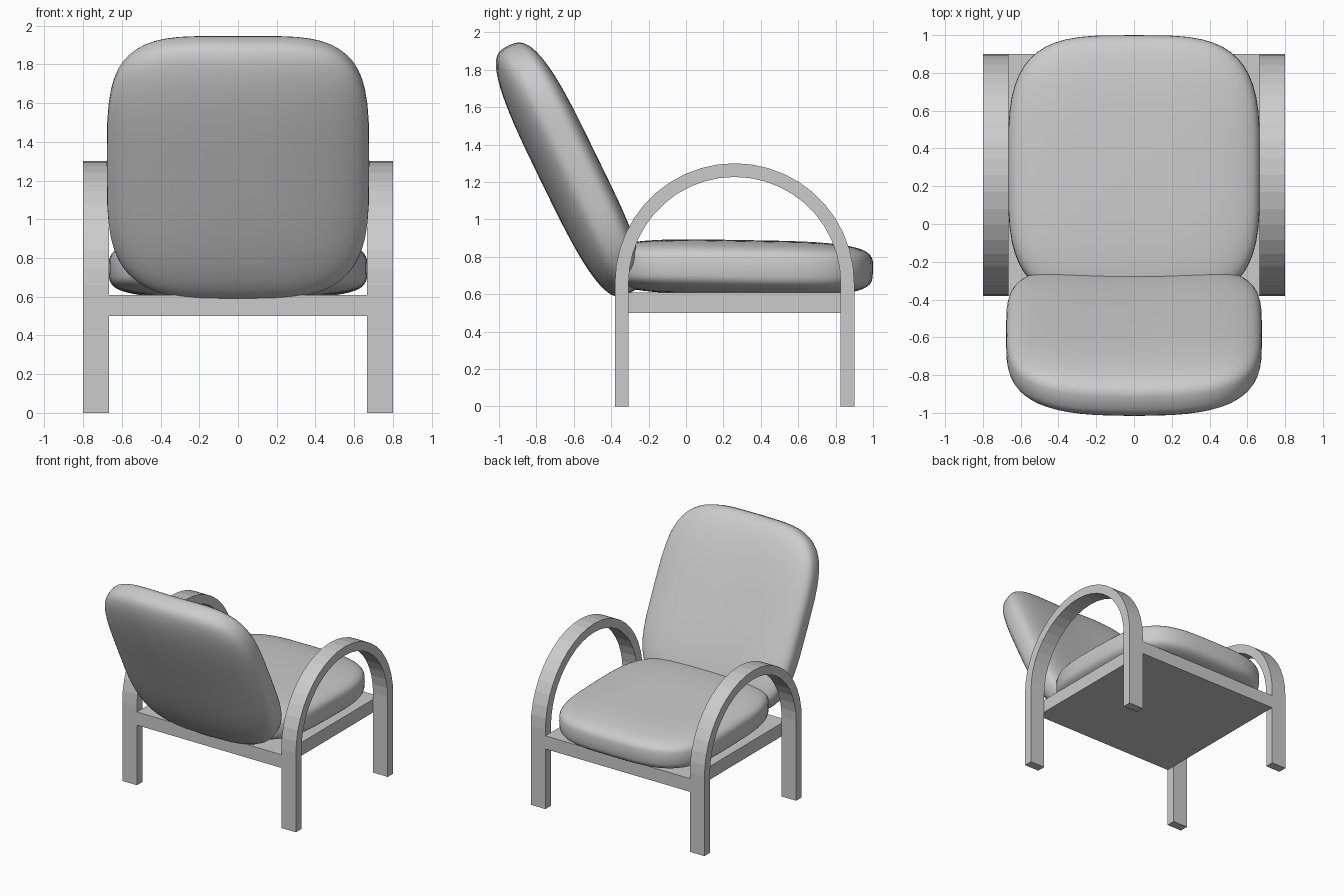
import bpy, bmesh
from math import sin, cos, pi, radians, hypot, copysign

if "Cube" in bpy.data.objects:
    bpy.data.objects.remove(bpy.data.objects["Cube"])


def add_object(name, bm):
    bmesh.ops.recalc_face_normals(bm, faces=bm.faces)
    mesh = bpy.data.meshes.new(name)
    bm.to_mesh(mesh)
    bm.free()
    ob = bpy.data.objects.new(name, mesh)
    bpy.context.collection.objects.link(ob)
    return ob


def spow(v, e):
    return copysign(abs(v) ** e, v)


def cushion(name, half, plan, edge, crown, loc, tilt, bend=0.0):
    """Puffy rounded-box cushion: sphere remapped to a superellipsoid."""
    bm = bmesh.new()
    bmesh.ops.create_uvsphere(bm, u_segments=56, v_segments=32, radius=1)
    for v in bm.verts:
        x, y, z = v.co
        h = hypot(x, y)
        r = h ** (2 / edge)
        ux = spow(x / h, 2 / plan) * r if h > 1e-5 else 0
        uy = spow(y / h, 2 / plan) * r if h > 1e-5 else 0
        v.co = (half[0] * ux, half[1] * uy,
                half[2] * spow(z, 2 / crown) - bend * (ux * ux - 0.4))
    for f in bm.faces:
        f.smooth = True
    ob = add_object(name, bm)
    ob.location = loc
    ob.rotation_euler.x = radians(tilt)
    return ob


# Cushions
cushion("seat_cushion", (0.668, 0.71, 0.147), 3.6, 3.6, 4, (0, 0.29, 0.743), -1)
cushion("back_cushion", (0.678, 0.737, 0.16), 3.8, 3.2, 3.2, (0, -0.61, 1.275), 116, 0.05)

# Seat base slab
bm = bmesh.new()
bmesh.ops.create_cube(bm, size=1)
for v in bm.verts:
    v.co = (v.co.x * 1.33, 0.26 + v.co.y * 1.28, 0.555 + v.co.z * 0.11)
add_object("seat_base", bm)


# Bent side frames: two legs joined by a half-round armrest
def side_frame(name, x0, x1):
    cy, spring, ro, ri, n = 0.26, 0.66, 0.64, 0.567, 22

    def path(r):
        arc = [(cy + r * cos(pi * i / n), spring + r * sin(pi * i / n)) for i in range(n + 1)]
        return [(cy + r, 0)] + arc + [(cy - r, 0)]

    bm = bmesh.new()
    rings = []
    for (yo, zo), (yi, zi) in zip(path(ro), path(ri)):
        rings.append([bm.verts.new(c) for c in
                      ((x0, yo, zo), (x1, yo, zo), (x1, yi, zi), (x0, yi, zi))])
    for a, b in zip(rings, rings[1:]):
        for k in range(4):
            m = (k + 1) % 4
            bm.faces.new((a[k], a[m], b[m], b[k]))
    bm.faces.new(rings[0])
    bm.faces.new(rings[-1])
    return add_object(name, bm)


side_frame("right_arm_frame", 0.665, 0.80)
side_frame("left_arm_frame", -0.80, -0.665)
